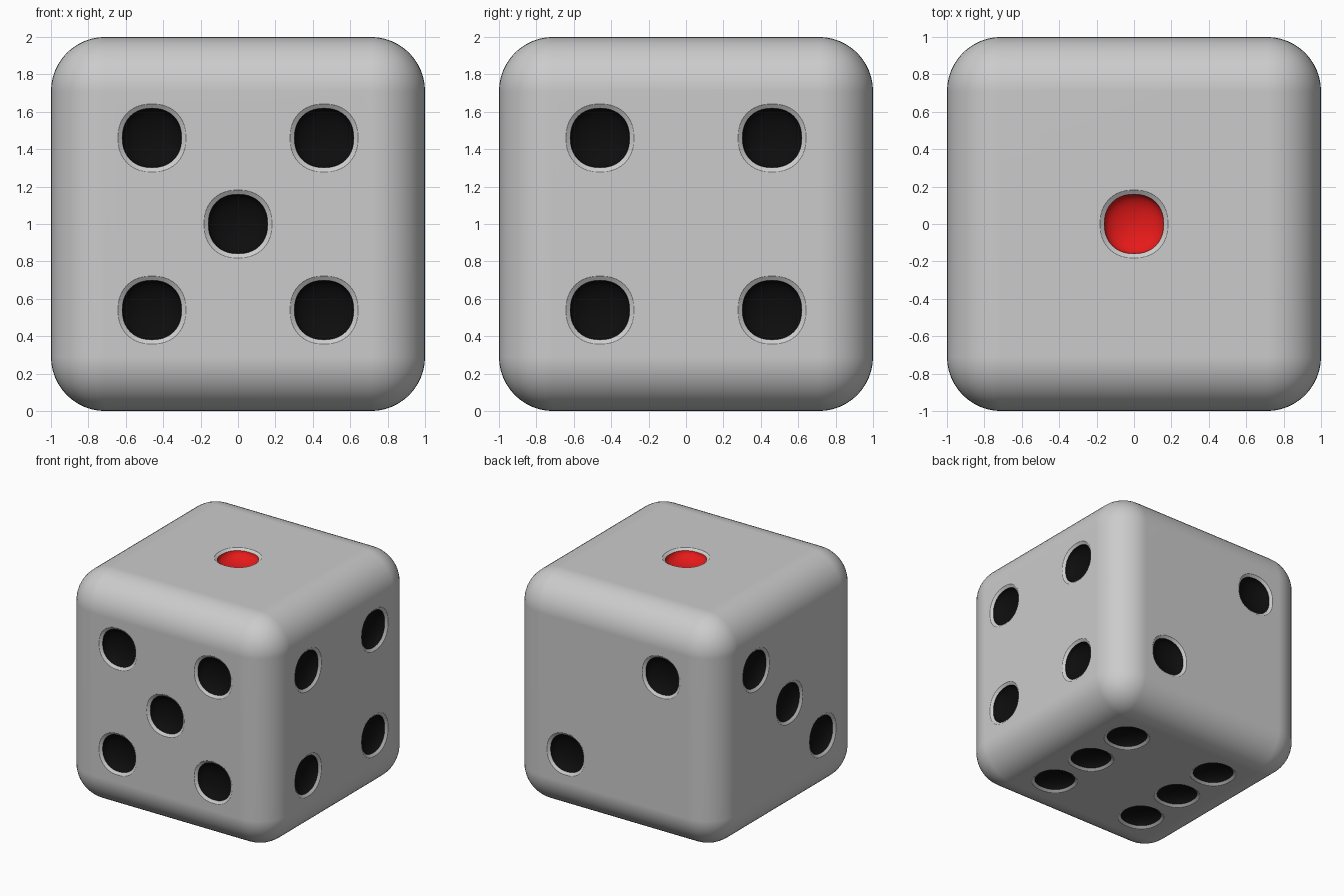
import bpy, bmesh
from math import cos, sin, pi
from mathutils import Vector

if "Cube" in bpy.data.objects:
    bpy.data.objects.remove(bpy.data.objects["Cube"])

P = 0.46            # pip offset from face centre
SIDES = 40


def material(name, rgb):
    m = bpy.data.materials.new(name)
    m.diffuse_color = (*rgb, 1)
    m.use_nodes = True
    m.node_tree.nodes["Principled BSDF"].inputs["Base Color"].default_value = m.diffuse_color
    return m


def make_object(name, bm):
    bmesh.ops.recalc_face_normals(bm, faces=bm.faces)
    me = bpy.data.meshes.new(name)
    bm.to_mesh(me)
    bm.free()
    ob = bpy.data.objects.new(name, me)
    bpy.context.collection.objects.link(ob)
    for m in (None, black, red):
        me.materials.append(m)
    return ob


def soft_cos(v):
    # superellipse term: slightly squarish circle
    return abs(v) ** 0.9 * (1 if v >= 0 else -1)


def add_pip(bm, centre, u, v, n, mat):
    # radius, depth: cap outside the face, grey lip, then coloured bowl
    profile = [(0.22, -0.04), (0.18, 0.002), (0.159, 0.016)]
    profile += [(0.159 * cos(t), 0.016 + 0.075 * sin(t))
                for t in [pi / 2 * k / 8 for k in range(1, 8)]]
    rings = []
    for r, d in profile:
        rings.append([bm.verts.new(centre - n * d
                                   + u * r * soft_cos(cos(2 * pi * i / SIDES))
                                   + v * r * soft_cos(sin(2 * pi * i / SIDES)))
                      for i in range(SIDES)])
    bm.faces.new(rings[0])
    for k in range(len(rings) - 1):
        for i in range(SIDES):
            j = (i + 1) % SIDES
            f = bm.faces.new((rings[k][i], rings[k][j], rings[k + 1][j], rings[k + 1][i]))
            f.smooth = True
            f.material_index = mat if k >= 2 else 0
    tip = bm.verts.new(centre - n * 0.091)
    for i in range(SIDES):
        f = bm.faces.new((rings[-1][i], rings[-1][(i + 1) % SIDES], tip))
        f.smooth = True
        f.material_index = mat


black = material("pip_black", (0.004, 0.004, 0.004))
red = material("pip_red", (0.8, 0.01, 0.01))

# Rounded cube body
bm = bmesh.new()
bmesh.ops.create_cube(bm, size=2)
bmesh.ops.translate(bm, verts=bm.verts, vec=(0, 0, 1))
bmesh.ops.bevel(bm, geom=bm.edges[:], offset=0.29, segments=12, profile=0.5, affect='EDGES')
for f in bm.faces:
    f.smooth = True
body = make_object("die_body", bm)

# Pip layout: face normal, two in-face axes, pip positions, material slot
X, Y, Z = Vector((1, 0, 0)), Vector((0, 1, 0)), Vector((0, 0, 1))
corners = [(a, b) for a in (-P, P) for b in (-P, P)]
faces = [
    (Z, X, Y, [(0, 0)], 2),
    (Y, X, Z, [(-P, P), (P, -P)], 1),
    (-X, Y, Z, [(P, P), (0, 0), (-P, -P)], 1),
    (X, Y, Z, corners, 1),
    (-Y, X, Z, corners + [(0, 0)], 1),
    (-Z, X, Y, corners + [(-P, 0), (P, 0)], 1),
]
bm = bmesh.new()
for n, u, v, pips, mat in faces:
    for a, b in pips:
        add_pip(bm, Z + n + u * a + v * b, u, v, n, mat)
cutter = make_object("pip_cutter", bm)

# Carve the pips
mod = body.modifiers.new("carve", 'BOOLEAN')
mod.operation = 'DIFFERENCE'
mod.solver = 'EXACT'
mod.object = cutter
bpy.context.view_layer.objects.active = body
body.select_set(True)
bpy.ops.object.modifier_apply(modifier=mod.name)
bpy.data.objects.remove(cutter)

# Smooth shading with flat faces kept even
bpy.ops.object.shade_smooth_by_angle(angle=0.6)
wn = body.modifiers.new("even_shading", 'WEIGHTED_NORMAL')
wn.keep_sharp = True
